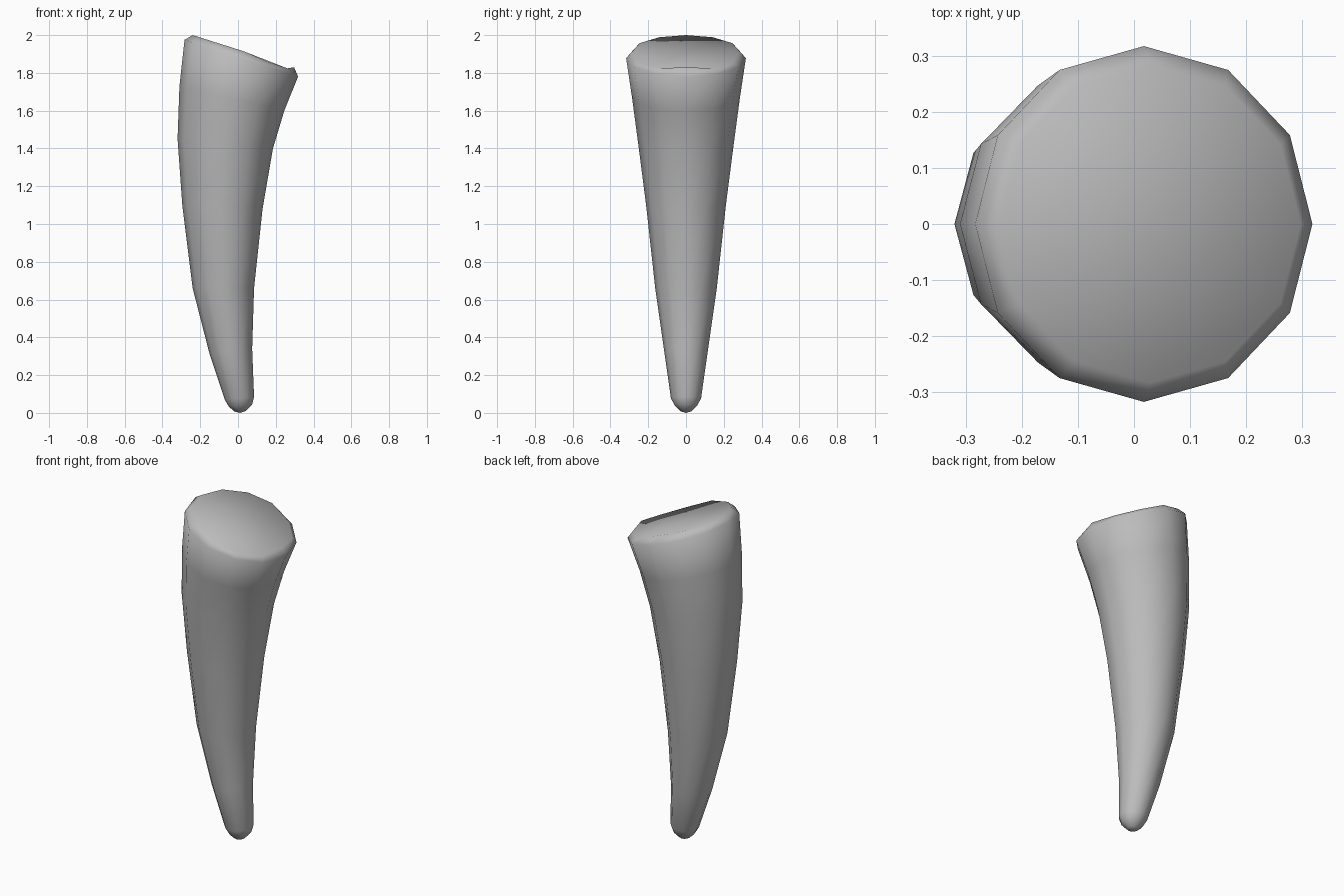
import bpy, bmesh, math

cube = bpy.data.objects.get("Cube")
if cube:
    bpy.data.objects.remove(cube, do_unlink=True)

SIDES = 12

# Tilted rings from tip to top: left x, left z, right x, right z, half depth
RINGS = [
    (-0.02, 0.008, 0.04, 0.01, 0.03),
    (-0.05, 0.035, 0.075, 0.045, 0.06),
    (-0.07, 0.07, 0.085, 0.085, 0.08),
    (-0.15, 0.31, 0.075, 0.34, 0.115),
    (-0.24, 0.66, 0.085, 0.66, 0.163),
    (-0.295, 1.10, 0.13, 1.08, 0.21),
    (-0.32, 1.45, 0.185, 1.40, 0.253),
    (-0.31, 1.73, 0.245, 1.60, 0.285),
    (-0.283, 1.975, 0.318, 1.78, 0.317),
    (-0.24, 2.0, 0.297, 1.83, 0.283),
]


def add_ring(bm, lx, lz, rx, rz, depth, sag=0.0):
    ring = []
    for i in range(SIDES):
        a = math.tau * i / SIDES
        t = (1 + math.cos(a)) / 2
        dip = sag * max(0, math.sin(2 * a) if a < math.pi else -math.sin(2 * a))
        ring.append(bm.verts.new((lx + (rx - lx) * t, depth * math.sin(a),
                                  lz + (rz - lz) * t - dip)))
    return ring


# Curved tapering body
bm = bmesh.new()
loops = [add_ring(bm, *r, sag=0.02 if r is RINGS[-1] else 0) for r in RINGS]
for low, high in zip(loops, loops[1:]):
    for i in range(SIDES):
        j = (i + 1) % SIDES
        bm.faces.new((low[i], low[j], high[j], high[i]))

# Rounded tip and slanted top
tip = bm.verts.new((0.01, 0, 0))
for i in range(SIDES):
    bm.faces.new((tip, loops[0][(i + 1) % SIDES], loops[0][i]))
bm.faces.new(loops[-1])
bmesh.ops.recalc_face_normals(bm, faces=bm.faces)
for f in bm.faces:
    f.smooth = True

mesh = bpy.data.meshes.new("curved_horn")
bm.to_mesh(mesh)
bm.free()
horn = bpy.data.objects.new("curved_horn", mesh)
bpy.context.collection.objects.link(horn)

# Plain grey surface
grey = bpy.data.materials.new("plain_grey")
grey.use_nodes = True
color = (0.5, 0.5, 0.5, 1)
grey.diffuse_color = color
grey.node_tree.nodes["Principled BSDF"].inputs["Base Color"].default_value = color
mesh.materials.append(grey)
